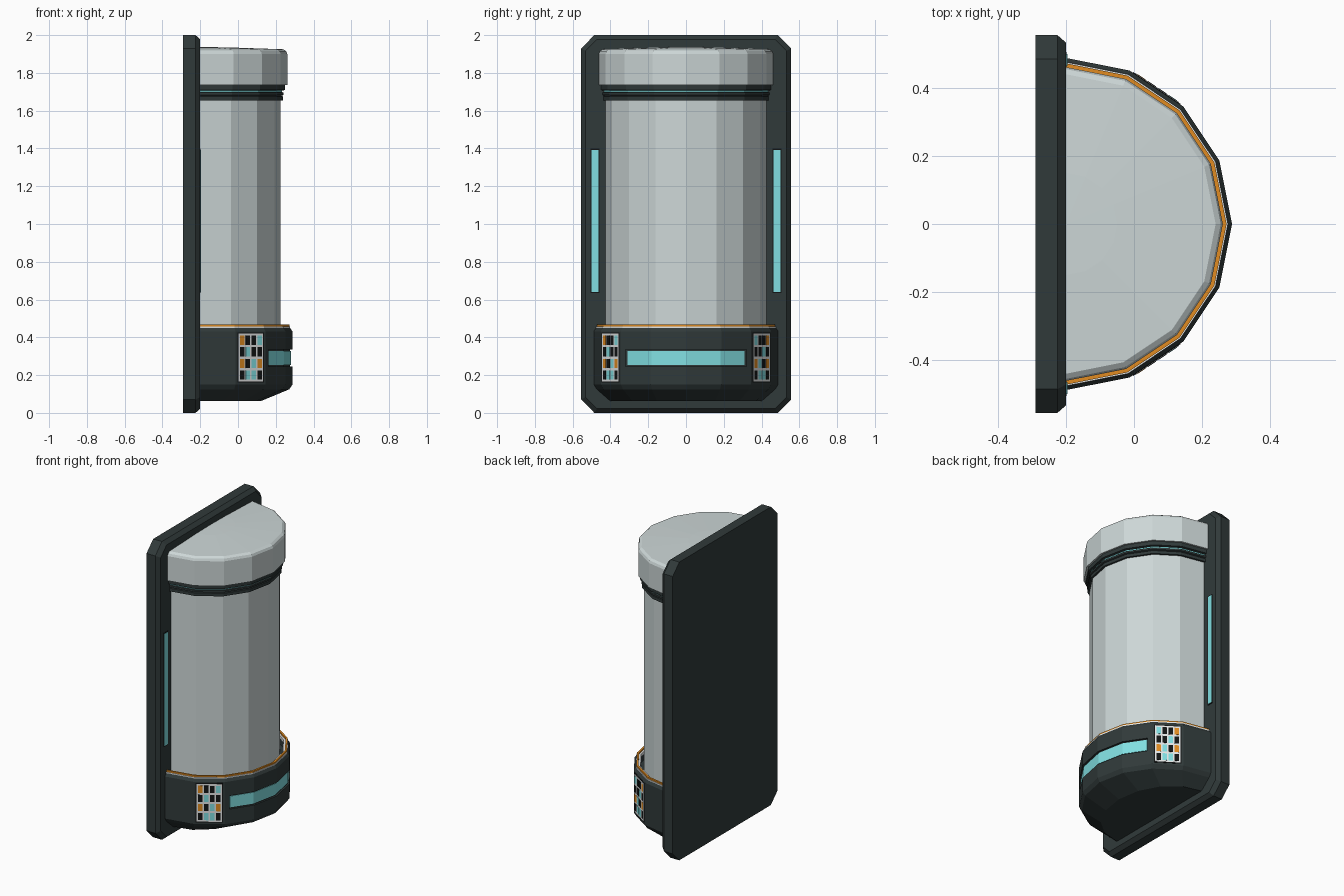
import bpy, bmesh, math
from mathutils import Matrix, Vector

default = bpy.data.objects.get("Cube")
if default:
    bpy.data.objects.remove(default, do_unlink=True)

AXIS_X = -0.2             # wall plane the half-round body grows from
STEP = math.pi / 8        # sixteen-sided roundness


def material(name, r, g, b):
    m = bpy.data.materials.new(name)
    m.use_nodes = True
    m.diffuse_color = (r, g, b, 1)
    m.node_tree.nodes["Principled BSDF"].inputs["Base Color"].default_value = (r, g, b, 1)
    return m


PALE = material("pale_grey", 0.61, 0.68, 0.68)
DARK = material("dark_slate", 0.03, 0.042, 0.042)
TEAL = material("teal_light", 0.22, 0.74, 0.76)
ORANGE = material("orange_trim", 0.75, 0.26, 0.015)
WHITE = material("white_frame", 0.78, 0.8, 0.8)
BLACK = material("black_cell", 0.006, 0.007, 0.007)


def finish(name, bm, *mats):
    bmesh.ops.remove_doubles(bm, verts=bm.verts, dist=1e-5)
    bmesh.ops.recalc_face_normals(bm, faces=bm.faces)
    mesh = bpy.data.meshes.new(name)
    bm.to_mesh(mesh)
    bm.free()
    for m in mats:
        mesh.materials.append(m)
    obj = bpy.data.objects.new(name, mesh)
    bpy.context.collection.objects.link(obj)
    return obj


def half_lathe(name, profile, *mats, rule=None):
    """Half turn of a closed (radius, height, y stretch) profile."""
    bm = bmesh.new()
    cols = []
    for i in range(-4, 5):
        a = i * STEP
        cols.append([bm.verts.new((AXIS_X + p[0] * math.cos(a),
                                   p[0] * math.sin(a) * (p[2] if len(p) > 2 else 1), p[1]))
                     for p in profile])
    n = len(profile)
    for a, b in zip(cols, cols[1:]):
        for j in range(n):
            k = (j + 1) % n
            if profile[j][0] + profile[k][0] > 0:
                bm.faces.new((a[j], b[j], b[k], a[k]))
    bm.faces.new(cols[0])
    bm.faces.new(cols[-1])
    bmesh.ops.remove_doubles(bm, verts=bm.verts, dist=1e-5)
    if rule:
        for f in bm.faces:
            f.material_index = rule(f.calc_center_median())
    return finish(name, bm, *mats)


def arc(r, y_max):
    """Points along the front facets, clipped at a sideways limit."""
    pts = [Vector((AXIS_X + r * math.cos(i * STEP), r * math.sin(i * STEP))) for i in range(3)]
    t = (y_max - pts[1].y) / (pts[2].y - pts[1].y)
    half = [pts[1], pts[1].lerp(pts[2], t)]
    return [Vector((p.x, -p.y)) for p in reversed(half)] + [pts[0]] + half


def arc_band(name, r_in, r_out, y_max, z0, z1, mat):
    bm = bmesh.new()
    rings = [[bm.verts.new((p.x, p.y, z)) for p in arc(r, y_max)]
             for r, z in ((r_in, z0), (r_out, z0), (r_out, z1), (r_in, z1))]
    for j in range(4):
        a, b = rings[j], rings[(j + 1) % 4]
        for i in range(4):
            bm.faces.new((a[i], a[i + 1], b[i + 1], b[i]))
    for end in (0, -1):
        bm.faces.new([ring[end] for ring in rings])
    return finish(name, bm, mat)


def box(bm, frame, centre, size, index=0):
    mat = frame @ Matrix.Translation(centre) @ Matrix.Diagonal((*size, 1))
    verts = bmesh.ops.create_cube(bm, size=1, matrix=mat)["verts"]
    for f in {f for v in verts for f in v.link_faces}:
        f.material_index = index


# Back plate: clipped corners, bevelled front rim
def octagon(bm, x, inset):
    w, top, low, c = 0.555 - inset, 2 - inset, inset, 0.07 - inset * 0.4
    pts = [(-w + c, low), (w - c, low), (w, low + c), (w, top - c),
           (w - c, top), (-w + c, top), (-w, top - c), (-w, low + c)]
    return [bm.verts.new((x, y, z)) for y, z in pts]


bm = bmesh.new()
loops = [octagon(bm, -0.29, 0), octagon(bm, -0.225, 0), octagon(bm, AXIS_X, 0.022)]
bm.faces.new(loops[0])
bm.faces.new(loops[-1])
for a, b in zip(loops, loops[1:]):
    for i in range(8):
        bm.faces.new((a[i], a[i - 1], b[i - 1], b[i]))
finish("back_plate", bm, DARK)

# Vertical light strips on the plate
for side, label in ((1, "left"), (-1, "right")):
    bm = bmesh.new()
    box(bm, Matrix(), (AXIS_X, side * 0.482, 1.017), (0.004, 0.046, 0.764), 1)
    box(bm, Matrix(), (AXIS_X, side * 0.482, 1.017), (0.008, 0.036, 0.752))
    finish(label + "_plate_light", bm, TEAL, BLACK)

# Tube, collar and cap
half_lathe("tube", [(0, 0.38), (0.425, 0.38), (0.425, 1.70), (0, 1.70)], PALE)
half_lathe("collar", [(0, 1.655), (0.438, 1.655), (0.438, 1.675), (0.431, 1.679), (0.442, 1.683),
                      (0.442, 1.695), (0.434, 1.698), (0.434, 1.706), (0.449, 1.709),
                      (0.449, 1.74), (0, 1.74)], DARK, TEAL,
           rule=lambda c: int(1.6985 < c.z < 1.7055 and c.x > AXIS_X + 0.01))
half_lathe("cap", [(0, 1.735), (0.461, 1.735), (0.461, 1.9), (0.455, 1.915),
                   (0.44, 1.925), (0.15, 1.935), (0, 1.937)], PALE)

# Base cup with a recessed slot
base = half_lathe("base_cup", [(0, 0.062), (0.32, 0.062, 1.25), (0.472, 0.125), (0.488, 0.15),
                               (0.488, 0.432), (0.476, 0.45), (0.448, 0.45),
                               (0.448, 0.40), (0, 0.40)], DARK)
cutter = arc_band("slot_cutter", 0.476, 0.6, 0.32, 0.246, 0.335, DARK)
cutter.hide_render = True
slot = base.modifiers.new("slot", "BOOLEAN")
slot.operation, slot.object, slot.solver = "DIFFERENCE", cutter, "EXACT"
bpy.context.view_layer.update()
cut_mesh = bpy.data.meshes.new_from_object(base.evaluated_get(bpy.context.evaluated_depsgraph_get()))
base.modifiers.clear()
base.data = cut_mesh
bpy.data.objects.remove(cutter, do_unlink=True)
arc_band("base_light", 0.47, 0.48, 0.311, 0.253, 0.328, TEAL)

# Rim trim on the cup
half_lathe("rim_ring", [(0.447, 0.44), (0.476, 0.44), (0.476, 0.457), (0.447, 0.457)], WHITE)
half_lathe("rim_trim", [(0.46, 0.45), (0.472, 0.45), (0.472, 0.467), (0.46, 0.467)], ORANGE)

# Indicator panels on the side facets
PATTERN = ("OKKT", "KTKK", "OKTO", "KTTK")
KEYS = "WOKT"
angle = 2.5 * STEP
for side, label in ((1, "left"), (-1, "right")):
    bm = bmesh.new()
    frame = (Matrix.Translation((AXIS_X, 0, 0)) @ Matrix.Rotation(side * angle, 4, "Z")
             @ Matrix.Translation((0.488 * math.cos(STEP / 2), 0, 0.293)))
    box(bm, frame, (0, 0, 0), (0.004, 0.168, 0.264), 2)
    box(bm, frame, (0, 0, 0), (0.007, 0.156, 0.252))
    for row, line in enumerate(PATTERN):
        for col, key in enumerate(line):
            spot = (0, -side * (col - 1.5) * 0.037, (1.5 - row) * 0.061)
            box(bm, frame, spot, (0.0095, 0.028, 0.048), KEYS.index(key))
    finish(label + "_indicator_panel", bm, WHITE, ORANGE, BLACK, TEAL)
